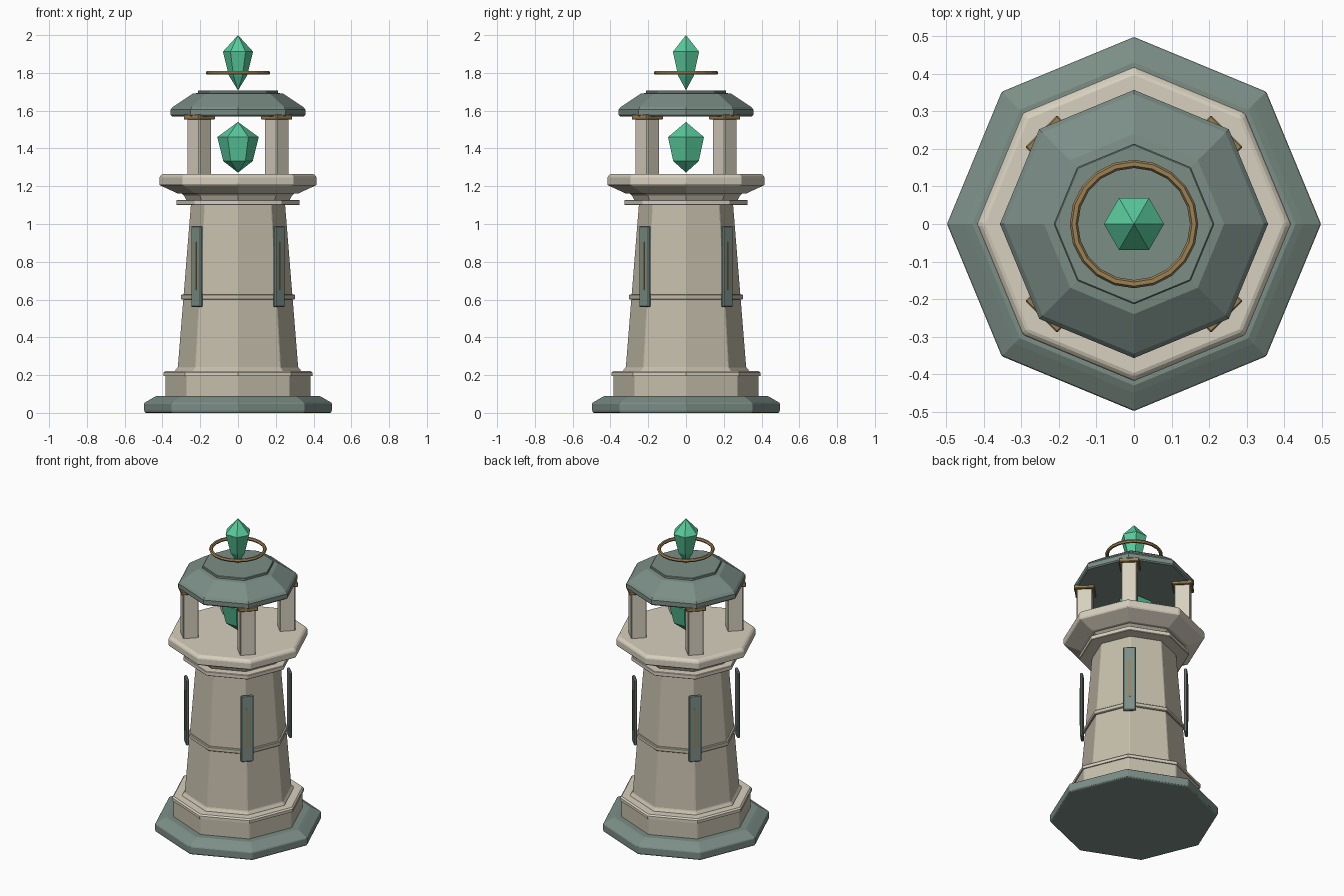
import bpy, bmesh
from math import cos, sin, pi
from mathutils import Matrix

if "Cube" in bpy.data.objects:
    bpy.data.objects.remove(bpy.data.objects["Cube"])


def material(name, r, g, b):
    m = bpy.data.materials.new(name)
    m.diffuse_color = (r, g, b, 1)
    m.use_nodes = True
    m.node_tree.nodes["Principled BSDF"].inputs["Base Color"].default_value = m.diffuse_color
    return m


STONE = material("stone", 0.56, 0.52, 0.41)
TRIM = material("pale_stone", 0.68, 0.63, 0.52)
SLATE = material("slate", 0.20, 0.27, 0.24)
BRASS = material("brass", 0.33, 0.22, 0.09)
GEM = material("gem", 0.10, 0.60, 0.34)


def finish(bm, name, mat, bevel=0):
    bmesh.ops.recalc_face_normals(bm, faces=bm.faces)
    me = bpy.data.meshes.new(name)
    bm.to_mesh(me)
    bm.free()
    me.materials.append(mat)
    ob = bpy.data.objects.new(name, me)
    bpy.context.collection.objects.link(ob)
    if bevel:
        mod = ob.modifiers.new("bevel", 'BEVEL')
        mod.width = bevel
        mod.segments = 1
        mod.limit_method = 'ANGLE'
    return ob


def lathe(name, profile, mat, sides=8, bevel=0):
    """Stack of polygon rings (radius, z); radius 0 makes a point, other ends are capped."""
    bm = bmesh.new()
    rings = []
    for r, z in profile:
        n = sides if r else 1
        rings.append([bm.verts.new((r * cos(2 * pi * i / sides), r * sin(2 * pi * i / sides), z))
                      for i in range(n)])
    for a, b in zip(rings, rings[1:]):
        for i in range(sides):
            j = (i + 1) % sides
            quad = [a[i % len(a)], a[j % len(a)], b[j % len(b)], b[i % len(b)]]
            bm.faces.new(list(dict.fromkeys(quad)))
    for ring in (rings[0], rings[-1]):
        if len(ring) > 2:
            bm.faces.new(ring)
    return finish(bm, name, mat, bevel)


def diagonal_boxes(name, dist, z0, z1, depth, width, mat, bevel=0):
    """Four boxes on the diagonals, facing outward."""
    for k in range(4):
        bm = bmesh.new()
        bmesh.ops.create_cube(bm, size=1)
        bm.transform(Matrix.Rotation(pi / 4 + k * pi / 2, 4, 'Z')
                     @ Matrix.Translation((dist, 0, (z0 + z1) / 2))
                     @ Matrix.Diagonal((depth, width, z1 - z0, 1)))
        finish(bm, f"{name}_{k + 1}", mat, bevel)


# Base and plinth
lathe("base", [(0.492, 0), (0.498, 0.008), (0.498, 0.052), (0.45, 0.08), (0.43, 0.09)], SLATE, bevel=0.004)
lathe("plinth", [(0.387, 0.085), (0.387, 0.2)], STONE, bevel=0.005)
lathe("plinth_rim", [(0.395, 0.195), (0.395, 0.213), (0.386, 0.222)], TRIM)

# Tapered tower with bands
lathe("tower", [(0.337, 0.215), (0.337, 0.222), (0.32, 0.24), (0.25, 1.11)], STONE, bevel=0.006)
lathe("middle_band", [(0.302, 0.6), (0.302, 0.628)], STONE, bevel=0.004)
lathe("collar", [(0.327, 1.1), (0.327, 1.128)], TRIM, bevel=0.003)
lathe("neck", [(0.27, 1.12), (0.285, 1.15), (0.31, 1.17)], STONE)

# Balcony
lathe("balcony", [(0.32, 1.162), (0.418, 1.207), (0.418, 1.25), (0.402, 1.265)], TRIM, bevel=0.005)

# Window panels with brass slits
diagonal_boxes("panel", 0.308, 0.56, 0.99, 0.018, 0.076, SLATE, 0.005)
diagonal_boxes("panel_slit", 0.316, 0.65, 0.905, 0.01, 0.012, BRASS)

# Lantern posts and brass capitals
diagonal_boxes("post", 0.29, 1.255, 1.575, 0.092, 0.092, TRIM, 0.004)
diagonal_boxes("capital", 0.29, 1.553, 1.58, 0.12, 0.12, BRASS, 0.004)

# Roof and cap
lathe("roof", [(0.35, 1.57), (0.357, 1.577), (0.357, 1.605), (0.345, 1.62), (0.24, 1.69), (0.2, 1.695)], SLATE)
lathe("roof_cap", [(0.213, 1.685), (0.213, 1.708)], SLATE, bevel=0.003)

# Crystals
lathe("lantern_crystal", [(0, 1.272), (0.078, 1.333), (0.11, 1.46), (0, 1.54)], GEM, 6)
lathe("finial_crystal", [(0, 1.708), (0.048, 1.785), (0.08, 1.912), (0, 2.0)], GEM, 6)

# Halo ring
bpy.ops.mesh.primitive_torus_add(major_segments=20, minor_segments=6, major_radius=0.16,
                                 minor_radius=0.011, location=(0, 0, 1.8))
halo = bpy.context.object
halo.name = "halo_ring"
halo.data.materials.append(BRASS)
